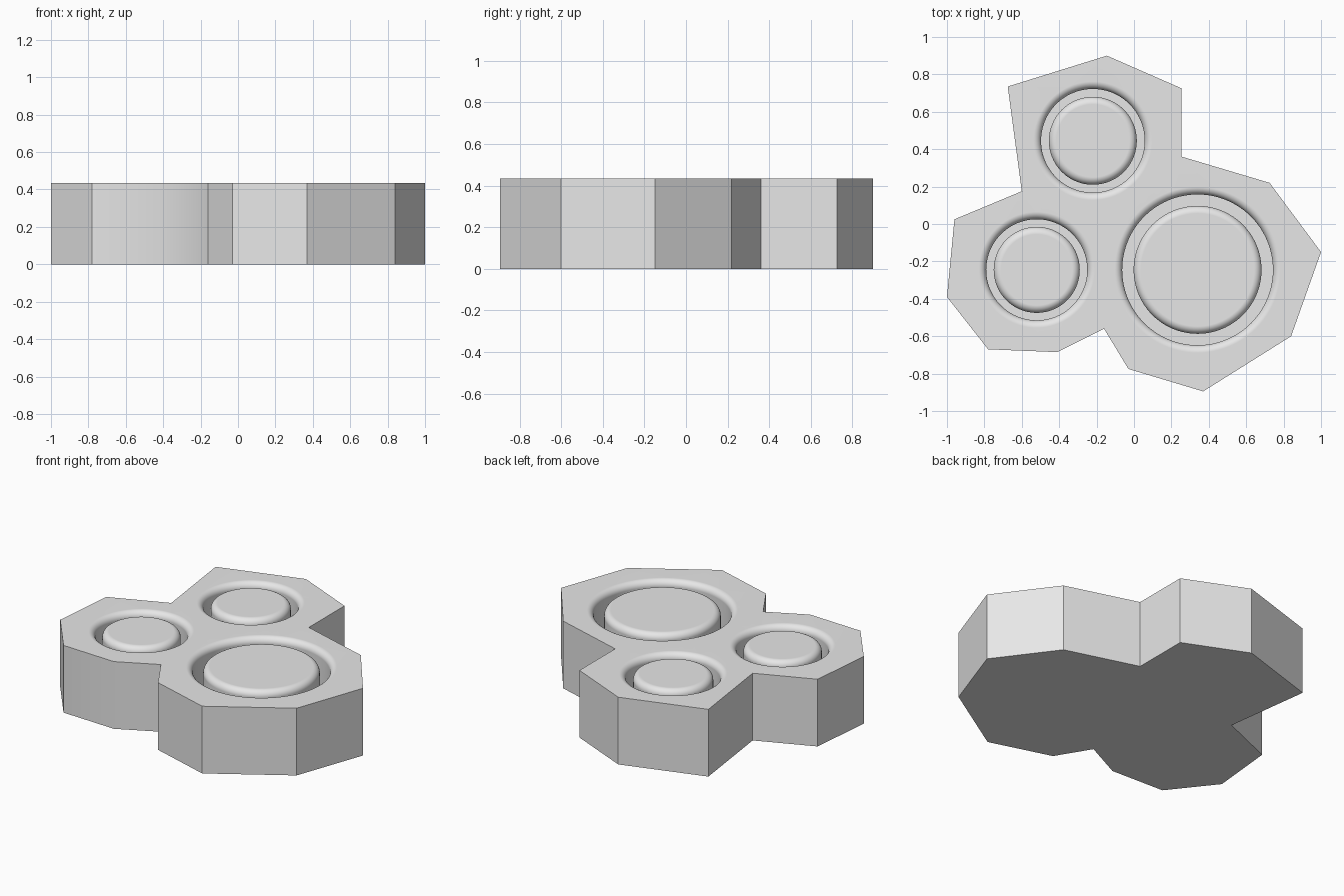
import bpy, bmesh, math

cube = bpy.data.objects.get("Cube")
if cube:
    bpy.data.objects.remove(cube)

TOP, FLOOR, FILLET, SEG = 0.435, 0.21, 0.04, 96

grey = bpy.data.materials.new("light_grey")
grey.use_nodes = True
grey.diffuse_color = (0.8, 0.8, 0.8, 1)
grey.node_tree.nodes["Principled BSDF"].inputs["Base Color"].default_value = (0.8, 0.8, 0.8, 1)

# Faceted outline of the plate, counter-clockwise
OUTLINE = [(-0.78, -0.67), (-0.41, -0.685), (-0.16, -0.56), (-0.03, -0.775),
           (0.37, -0.895), (0.84, -0.6), (1.0, -0.15), (0.725, 0.22),
           (0.255, 0.36), (0.255, 0.725), (-0.145, 0.9), (-0.675, 0.735),
           (-0.6, 0.175), (-0.96, 0.025), (-1.0, -0.39)]

# name, centre x, centre y, groove outer radius, button radius
PADS = [("large", 0.34, -0.245, 0.403, 0.342),
        ("left_small", -0.52, -0.245, 0.27, 0.23),
        ("back_small", -0.22, 0.445, 0.277, 0.235)]


def ring(bm, x, y, r, z):
    steps = [2 * math.pi * i / SEG for i in range(SEG)]
    return [bm.verts.new((x + r * math.cos(a), y + r * math.sin(a), z)) for a in steps]


def bridge(bm, a, b):
    for i in range(len(a)):
        j = (i + 1) % len(a)
        bm.faces.new((a[i], a[j], b[j], b[i]))


def lathe(bm, x, y, profile):
    rings = [ring(bm, x, y, r, z) for r, z in profile]
    for a, b in zip(rings, rings[1:]):
        bridge(bm, a, b)
    return rings


def fillet(radius, side):
    """Rounded edge from the flat top down to the vertical wall."""
    pts = []
    for i in range(9):
        a = math.pi / 2 * i / 8
        pts.append((radius + side * FILLET * (1 - math.sin(a)),
                    TOP - FILLET * (1 - math.cos(a))))
    return pts


def finish(bm, name):
    bmesh.ops.recalc_face_normals(bm, faces=bm.faces)
    mesh = bpy.data.meshes.new(name)
    bm.to_mesh(mesh)
    bm.free()
    mesh.materials.append(grey)
    obj = bpy.data.objects.new(name, mesh)
    bpy.context.collection.objects.link(obj)
    bpy.ops.object.select_all(action="DESELECT")
    obj.select_set(True)
    bpy.context.view_layer.objects.active = obj
    bpy.ops.object.shade_smooth_by_angle(angle=math.radians(30))
    normals = obj.modifiers.new("flat_top_normals", "WEIGHTED_NORMAL")
    normals.keep_sharp = True


# Plate: walls, underside and three round recesses
bm = bmesh.new()
lower = [bm.verts.new((x, y, 0)) for x, y in OUTLINE]
upper = [bm.verts.new((x, y, TOP)) for x, y in OUTLINE]
bridge(bm, lower, upper)
bm.faces.new(lower[::-1])
loops = [upper]
for name, x, y, outer, inner in PADS:
    rings = lathe(bm, x, y, fillet(outer, 1) + [(outer, FLOOR)])
    bm.faces.new(rings[-1])
    loops.append(rings[0])
# Top face filled around the recess rims
edges = [bm.edges.get((a, b)) for loop in loops for a, b in zip(loop, loop[1:] + loop[:1])]
bmesh.ops.triangle_fill(bm, edges=edges, use_beauty=True, normal=(0, 0, 1))
finish(bm, "plate")

# Round buttons standing in the recesses, flush with the top
for name, x, y, outer, inner in PADS:
    bm = bmesh.new()
    rings = lathe(bm, x, y, fillet(inner, -1) + [(inner, FLOOR)])
    bm.faces.new(rings[0])
    finish(bm, name + "_button")
